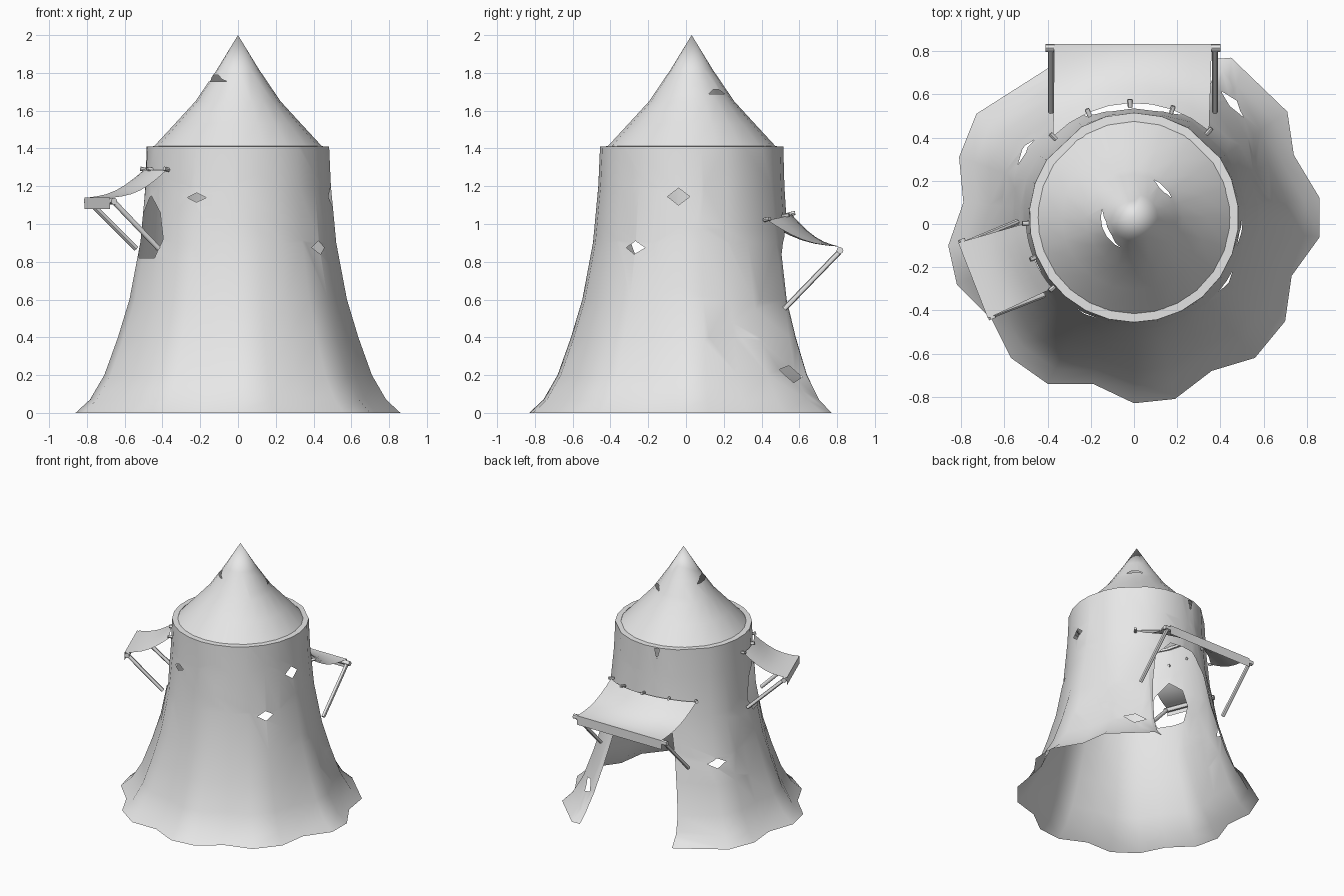
import bpy, bmesh, math
from mathutils import Vector

if "Cube" in bpy.data.objects:
    bpy.data.objects.remove(bpy.data.objects["Cube"])

canvas = bpy.data.materials.new("pale_grey_canvas")
canvas.use_nodes = True
GREY = (0.8, 0.8, 0.8, 1)
canvas.diffuse_color = GREY
canvas.node_tree.nodes["Principled BSDF"].inputs["Base Color"].default_value = GREY

AXIS = Vector((0, 0.03, 0))
UP = Vector((0, 0, 1))


def finish(name, bm, angle=45):
    mesh = bpy.data.meshes.new(name)
    bm.to_mesh(mesh)
    bm.free()
    mesh.materials.append(canvas)
    obj = bpy.data.objects.new(name, mesh)
    bpy.context.collection.objects.link(obj)
    bpy.ops.object.select_all(action="DESELECT")
    obj.select_set(True)
    bpy.context.view_layer.objects.active = obj
    bpy.ops.object.shade_smooth_by_angle(angle=math.radians(angle))
    return obj


def polar(degrees, radius, z):
    a = math.radians(degrees)
    return AXIS + Vector((radius * math.cos(a), radius * math.sin(a), z))


def loft(rows, closed):
    """Skin a list of equally long point rows."""
    bm = bmesh.new()
    grid = [[bm.verts.new(p) for p in row] for row in rows]
    n = len(rows[0])
    for low, high in zip(grid, grid[1:]):
        for i in range(n if closed else n - 1):
            j = (i + 1) % n
            bm.faces.new((low[i], low[j], high[j], high[i]))
    bmesh.ops.remove_doubles(bm, verts=bm.verts, dist=0.0005)
    return bm


def cut_hole(bm, centre, out, shape, reach=0.4):
    """Clip a convex (across, up) shape out of the cloth facing 'out'."""
    centre, out = Vector(centre), Vector(out).normalized()
    across = UP.cross(out)
    corners = [centre + across * u + UP * v for u, v in shape]
    faces = [f for f in bm.faces
             if (f.calc_center_median() - AXIS).dot(out) > 0
             and (f.calc_center_median() - centre).length < reach]
    for a, b in zip(corners, corners[1:] + corners[:1]):
        inward = out.cross(b - a)
        parts = set(faces)
        for f in faces:
            parts.update(f.edges)
            parts.update(f.verts)
        cut = bmesh.ops.bisect_plane(bm, geom=list(parts), dist=0.0001,
                                     plane_co=a, plane_no=inward)
        faces = [g for g in cut["geom"] if isinstance(g, bmesh.types.BMFace)
                 and (g.calc_center_median() - a).dot(inward) > 0]
    bmesh.ops.delete(bm, geom=faces, context="FACES")


def diamond(width, height):
    return [(-width / 2, 0), (0, -height / 2), (width / 2, 0), (0, height / 2)]


# Flared tent wall: wavy hem blending into a round top with a folded rim
hem = [(0.45, 0.77), (0.71, 0.52), (0.74, 0.32), (0.86, 0.12), (0.86, -0.06),
       (0.73, -0.24), (0.70, -0.45), (0.56, -0.62), (0.36, -0.68), (0.19, -0.81),
       (0, -0.83), (-0.19, -0.74), (-0.40, -0.74), (-0.57, -0.62), (-0.66, -0.44),
       (-0.82, -0.28), (-0.86, -0.10), (-0.79, 0.10), (-0.81, 0.31), (-0.73, 0.51),
       (-0.40, 0.72), (-0.2, 0.74), (0, 0.76), (0.2, 0.75)]
hem = [Vector((x, y, 0)) for x, y in hem][::-1]
flare = [(0, 1), (0.07, 0.8), (0.2, 0.6), (0.4, 0.41), (0.6, 0.25),
         (0.9, 0.1), (1.2, 0.025), (1.41, 0)]
spokes = [(p - AXIS).normalized() for p in hem]
rows = [[(AXIS + s * 0.485).lerp(p, t) + UP * z for p, s in zip(hem, spokes)]
        for z, t in flare]
rows += [[AXIS + s * 0.445 + UP * z for s in spokes] for z in (1.412, 1.39)]
wall = loft(rows, True)

# Doorway at the back, pointed side window and worn holes
cut_hole(wall, (0, 0.5, 0), (0, 1, 0),
         [(-0.41, -0.1), (0.41, -0.1), (0.37, 0.1), (0.3, 0.6), (0.22, 0.84),
          (0.1, 0.97), (-0.1, 0.97), (-0.22, 0.84), (-0.3, 0.6), (-0.37, 0.1)], 2)
cut_hole(wall, (-0.48, -0.17, 0.98), (-0.93, -0.36, 0),
         [(-0.1, -0.16), (0.1, -0.16), (0.15, -0.06), (0.11, 0.08),
          (0, 0.17), (-0.11, 0.08), (-0.15, -0.06)])
cut_hole(wall, (-0.22, -0.42, 1.14), (-0.3, -1, 0), diamond(0.11, 0.05))
cut_hole(wall, (0.5, -0.04, 1.145), (1, -0.1, 0), diamond(0.12, 0.09))
cut_hole(wall, (0.43, -0.27, 0.875), (0.9, -0.6, 0), diamond(0.12, 0.07))
cut_hole(wall, (0.49, 0.58, 0.21), (0.8, 0.6, 0),
         [(-0.08, 0.02), (0, -0.05), (0.08, -0.02), (0, 0.04)])
cut_hole(wall, (-0.48, 0.32, 0.55), (-0.85, 0.53, 0), diamond(0.14, 0.07))
cut_hole(wall, (-0.1, 0.5, 1.37), (-0.2, 1, 0), [(0, -0.05), (0.02, 0.03), (-0.02, 0.03)])
finish("tent_wall", wall)

# Slightly concave conical roof with two torn slits
profile = [(0.455, 1.4), (0.335, 1.53), (0.225, 1.65), (0.11, 1.82), (0, 2)]
roof = loft([[polar(i * 18, r, z) for i in range(20)] for r, z in profile], True)
cut_hole(roof, (-0.14, -0.02, 1.77), (-1, 0, 0),
         [(-0.09, -0.015), (0.09, -0.015), (0.03, 0.018), (-0.03, 0.018)], 0.3)
cut_hole(roof, (0.14, 0.17, 1.7), (0.7, 0.7, 0),
         [(-0.06, -0.012), (0.06, -0.012), (0.02, 0.012), (-0.02, 0.012)], 0.3)
finish("tent_roof", roof)


def pole(name, start, end, radius):
    start, end = Vector(start), Vector(end)
    bm = bmesh.new()
    bmesh.ops.create_cone(bm, cap_ends=True, segments=8, radius1=radius,
                          radius2=radius, depth=(end - start).length)
    bm.transform(UP.rotation_difference(end - start).to_matrix().to_4x4())
    bmesh.ops.translate(bm, vec=(start + end) / 2, verts=bm.verts)
    finish(name, bm)


def awning(name, arc, radius, heights, rod, overhang, props, drop, studs):
    """Sagging cloth from an arc on the wall to a rod held by two props."""
    a, b = Vector(rod[0]), Vector(rod[1])
    n, steps = 8, 6
    inner = [polar(arc[0] + (arc[1] - arc[0]) * i / n, radius,
                   heights[0] + heights[1] * math.sin(math.pi * i / n))
             for i in range(n + 1)]
    outer = [a.lerp(b, overhang + (1 - 2 * overhang) * i / n) + UP * 0.02
             for i in range(n + 1)]
    sheet = [[p.lerp(q, k / steps) - UP * 0.035 * math.sin(math.pi * k / steps)
              for p, q in zip(inner, outer)] for k in range(steps + 1)]
    front = (a - b).cross(UP).normalized()
    if front.dot(a - AXIS) < 0:
        front = -front
    lip = [p + front * 0.019 for p in outer]
    sheet += [lip, [p - UP * drop for p in lip]]
    finish(name + "_cloth", loft(sheet, False))
    pole(name + "_rod", a, b, 0.018)
    for i, (top, foot) in enumerate(props):
        pole(f"{name}_prop_{i + 1}", top, foot, 0.014)
    # Pegs pinning the cloth to the wall
    for i in range(studs):
        p = inner[round(i * n / (studs - 1))]
        out = Vector((p.x, p.y - AXIS.y, 0)).normalized()
        pole(f"{name}_peg_{i + 1}", p - out * 0.02, p + out * 0.018 + UP * 0.008, 0.011)


awning("door_awning", (135, 49), 0.53, (1.02, 0.03),
       ((-0.41, 0.815, 0.86), (0.4, 0.815, 0.86)), 0.05,
       [((x, 0.81, 0.85), (x, 0.52, 0.55)) for x in (-0.385, 0.375)], 0.07, 5)
awning("window_awning", (183, 221), 0.5, (1.285, 0),
       ((-0.8, -0.07, 1.12), (-0.655, -0.44, 1.12)), 0.03,
       [((-0.78, -0.09, 1.11), (-0.54, 0.01, 0.87)),
        ((-0.65, -0.42, 1.11), (-0.42, -0.33, 0.87))], 0.06, 3)
